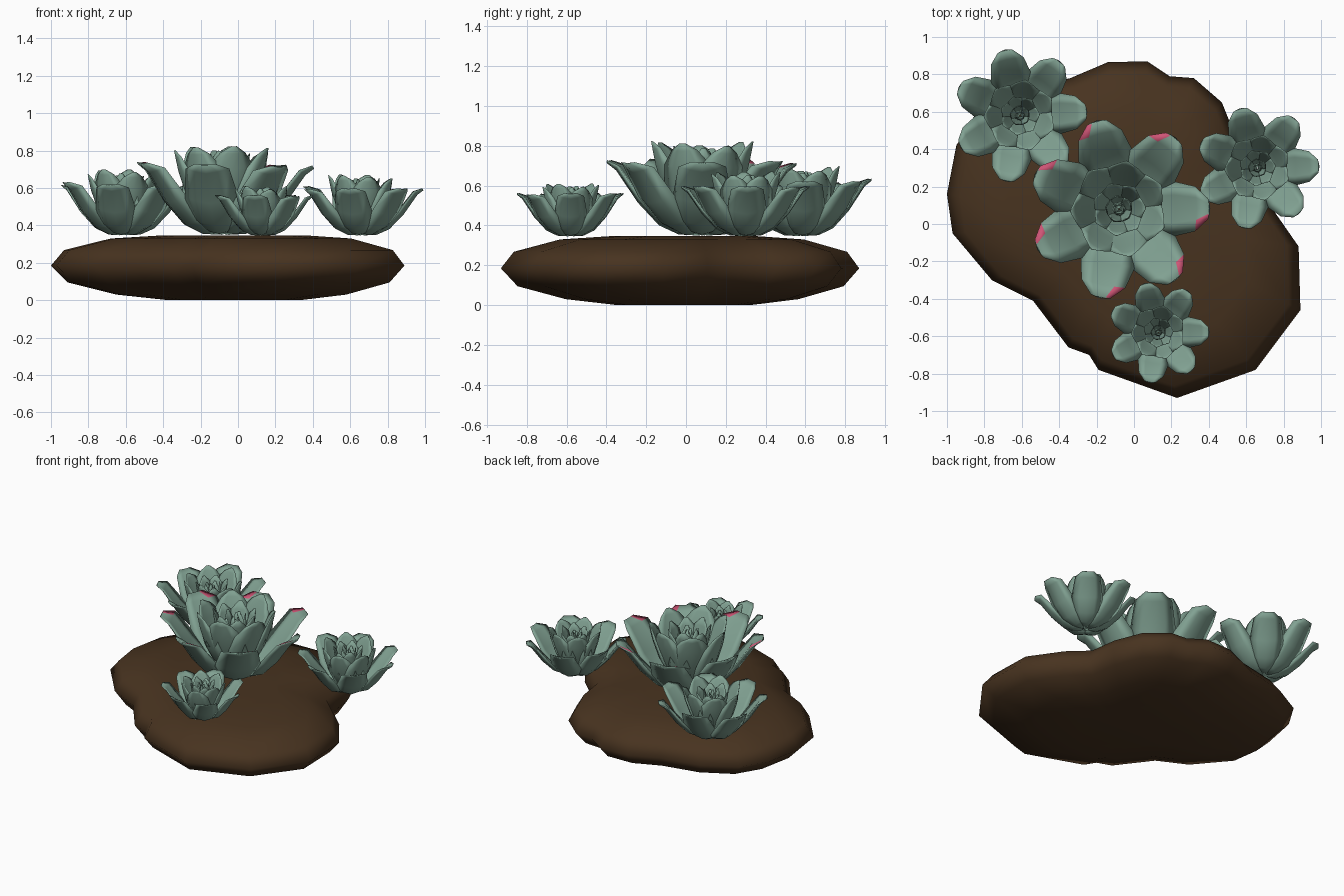
import bpy, bmesh, random
from math import sin, cos, radians, tau
from mathutils import Vector

random.seed(4)
if "Cube" in bpy.data.objects:
    bpy.data.objects.remove(bpy.data.objects["Cube"])


def material(name, rgb):
    m = bpy.data.materials.new(name)
    m.use_nodes = True
    m.diffuse_color = (*rgb, 1)
    bsdf = m.node_tree.nodes["Principled BSDF"]
    bsdf.inputs["Base Color"].default_value = (*rgb, 1)
    bsdf.inputs["Roughness"].default_value = 0.8
    return m


SOIL = material("soil brown", (0.064, 0.033, 0.014))
GREEN = material("leaf green", (0.22, 0.36, 0.29))
PINK = material("pink leaf tip", (0.62, 0.09, 0.18))


def finish(bm, name, mats, angle):
    bmesh.ops.recalc_face_normals(bm, faces=bm.faces)
    mesh = bpy.data.meshes.new(name)
    bm.to_mesh(mesh)
    bm.free()
    ob = bpy.data.objects.new(name, mesh)
    bpy.context.collection.objects.link(ob)
    for m in mats:
        mesh.materials.append(m)
    bpy.ops.object.select_all(action='DESELECT')
    bpy.context.view_layer.objects.active = ob
    ob.select_set(True)
    bpy.ops.object.shade_smooth_by_angle(angle=radians(angle))
    return ob


def loft(bm, rings):
    """Closed skin over equal rings; returns the side faces of each segment."""
    n = len(rings[0])
    sides = [[bm.faces.new((a[i], a[(i + 1) % n], b[(i + 1) % n], b[i]))
              for i in range(n)] for a, b in zip(rings, rings[1:])]
    bm.faces.new(rings[0][::-1])
    bm.faces.new(rings[-1])
    return sides


# Soil mound: one outline, scaled through a rounded vertical profile
outline = [(.23, -.93), (.65, -.78), (.89, -.46), (.88, -.12), (.72, .11),
           (.58, .24), (.55, .45), (.47, .65), (.32, .78), (.19, .79),
           (.07, .87), (-.14, .865), (-.34, .78), (-.62, .72), (-.84, .6),
           (-.95, .42), (-1, .16), (-.97, -.05), (-.76, -.3), (-.54, -.41),
           (-.35, -.66), (-.24, -.7), (-.19, -.78)]
profile = [(.37, 0), (.65, .03), (.91, .095), (1, .185),
           (.93, .268), (.68, .33), (.4, .347)]
bm = bmesh.new()
loft(bm, [[bm.verts.new((x * s, y * s, z)) for x, y in outline] for s, z in profile])
finish(bm, "soil_mound", [SOIL], 100)

# Leaf cross-section: round back, then a nearly flat face with a slight groove
BACK = [(t, abs(t) ** 1.4) for t in (-1, -.5, 0, .5, 1)]
FACE = [(t, .72 + .28 * abs(t)) for t in (.5, 0, -.5)]


def petal(bm, angle, stations, cup, pink_side=0):
    """Fleshy leaf through (radius, height, half width) stations."""
    out = Vector((cos(angle), sin(angle), 0))
    side = Vector((-sin(angle), cos(angle), 0))
    up = Vector((0, 0, 1))
    rings = []
    for k, (r, z, w) in enumerate(stations):
        r0, z0, _ = stations[max(k - 1, 0)]
        r1, z1, _ = stations[min(k + 1, len(stations) - 1)]
        inward = (out * (z0 - z1) + up * (r1 - r0)).normalized()
        rings.append([bm.verts.new(out * r + up * z + side * (t * w)
                                   + inward * (cup * w * depth))
                      for t, depth in BACK + FACE])
    tip = loft(bm, rings)[-1]
    if pink_side:
        tip[4 if pink_side > 0 else 7].material_index = 1


# Leaf whorls: count, start angle, cup, stations
WHORLS = [
    (7, 2, .36, [(.03, .01, .04), (.12, .015, .09), (.22, .06, .135),
                 (.33, .175, .148), (.44, .335, .12), (.488, .372, .055)]),
    (7, 28, .4, [(.03, .03, .04), (.12, .08, .105), (.195, .22, .145),
                 (.238, .35, .125), (.255, .43, .07), (.262, .468, .015)]),
    (7, 5, .4, [(.03, .06, .02), (.08, .18, .06), (.12, .3, .082),
                (.138, .39, .058), (.145, .445, .012)]),
    (5, 30, .5, [(.02, .1, .02), (.06, .25, .05), (.075, .36, .045),
                 (.07, .43, .01)]),
    (4, 10, .6, [(.01, .1, .015), (.03, .28, .03), (.035, .36, .028),
                 (.025, .415, .006)]),
]
TIP_SIDES = (-1, 1, 1, -1, -1, 1, 1)


def rosette(name, x, y, scale, tips=False):
    bm = bmesh.new()
    for level, (count, start, cup, stations) in enumerate(WHORLS):
        for i in range(count):
            lift = random.uniform(.96, 1.04)
            shape = [(r, z * lift, w) for r, z, w in stations]
            turn = radians(start) + tau * i / count + random.uniform(-.04, .04)
            petal(bm, turn, shape, cup, TIP_SIDES[i] if tips and level == 0 else 0)
    bmesh.ops.scale(bm, vec=(scale,) * 3, verts=bm.verts)
    ob = finish(bm, name, [GREEN, PINK], 180)
    ob.location = (x, y, .34)


# Four succulent rosettes
rosette("centre_rosette", -.08, .08, 1, tips=True)
rosette("back_right_rosette", -.61, .58, .74)
rosette("back_left_rosette", .66, .30, .68)
rosette("front_rosette", .13, -.58, .56)
